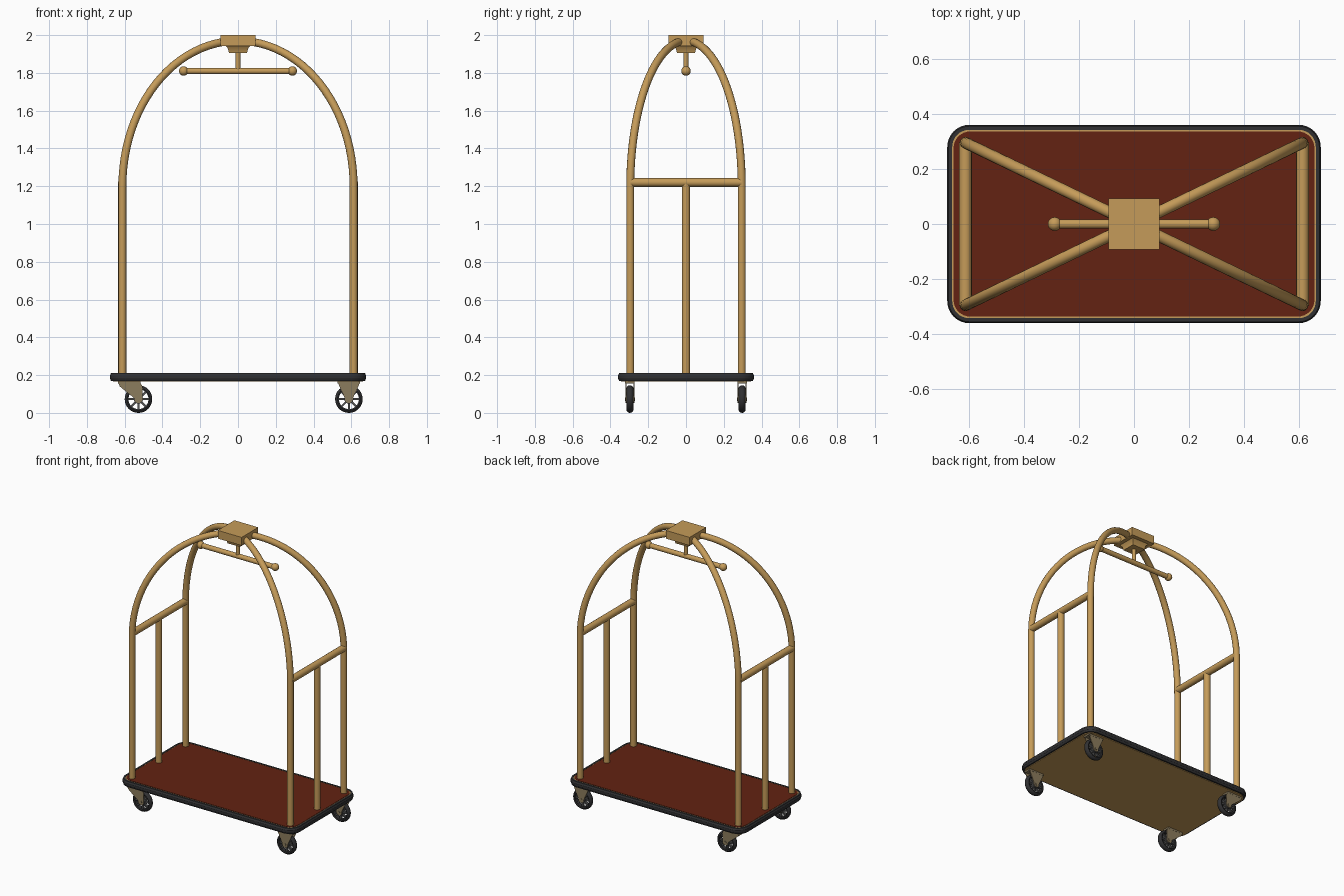
import bpy, bmesh, math
from mathutils import Vector, Matrix

if "Cube" in bpy.data.objects:
    bpy.data.objects.remove(bpy.data.objects["Cube"])


def material(name, rgb):
    m = bpy.data.materials.new(name)
    m.diffuse_color = (*rgb, 1)
    m.use_nodes = True
    m.node_tree.nodes["Principled BSDF"].inputs["Base Color"].default_value = m.diffuse_color
    return m


BRASS = material("brass", (0.56, 0.33, 0.10))
CARPET = material("red carpet", (0.125, 0.016, 0.006))
RUBBER = material("black rubber", (0.03, 0.03, 0.032))
BRONZE = material("dull bronze", (0.26, 0.20, 0.11))
STEEL = material("dark steel", (0.09, 0.09, 0.09))


def finish(name, bm, mat, angle=35):
    bmesh.ops.recalc_face_normals(bm, faces=bm.faces)
    me = bpy.data.meshes.new(name)
    bm.to_mesh(me)
    bm.free()
    me.materials.append(mat)
    ob = bpy.data.objects.new(name, me)
    bpy.context.collection.objects.link(ob)
    bpy.ops.object.select_all(action='DESELECT')
    ob.select_set(True)
    bpy.context.view_layer.objects.active = ob
    bpy.ops.object.shade_smooth_by_angle(angle=math.radians(angle))
    return ob


def loft(name, loops, mat, closed=False):
    """Skin a list of equal-length point loops; capped, or closed into a ring."""
    bm = bmesh.new()
    rings = [[bm.verts.new(p) for p in loop] for loop in loops]
    n = len(rings[0])
    pairs = list(zip(rings, rings[1:]))
    if closed:
        pairs.append((rings[-1], rings[0]))
    else:
        bm.faces.new(rings[0])
        bm.faces.new(rings[-1])
    for a, b in pairs:
        for i in range(n):
            j = (i + 1) % n
            bm.faces.new((a[i], a[j], b[j], b[i]))
    return finish(name, bm, mat)


def round_rect(hx, hy, r, z, seg=8):
    pts = []
    for k, (sx, sy) in enumerate(((1, 1), (-1, 1), (-1, -1), (1, -1))):
        for i in range(seg + 1):
            a = math.pi / 2 * (k + i / seg)
            pts.append((sx * (hx - r) + r * math.cos(a), sy * (hy - r) + r * math.sin(a), z))
    return pts


def square(h, z):
    return [(h, h, z), (-h, h, z), (-h, -h, z), (h, -h, z)]


def tube(name, path, r, mat):
    cu = bpy.data.curves.new(name, 'CURVE')
    cu.dimensions = '3D'
    cu.bevel_depth = r
    cu.bevel_resolution = 6
    cu.use_fill_caps = True
    sp = cu.splines.new('POLY')
    sp.points.add(len(path) - 1)
    for p, c in zip(sp.points, path):
        p.co = (*c, 1)
    ob = bpy.data.objects.new(name, cu)
    bpy.context.collection.objects.link(ob)
    cu.materials.append(mat)
    bpy.ops.object.select_all(action='DESELECT')
    ob.select_set(True)
    bpy.context.view_layer.objects.active = ob
    bpy.ops.object.convert(target='MESH')
    bpy.ops.object.shade_smooth_by_angle(angle=math.radians(40))


def ball(name, loc, r, mat):
    bm = bmesh.new()
    bmesh.ops.create_uvsphere(bm, u_segments=20, v_segments=12, radius=r,
                              matrix=Matrix.Translation(loc))
    finish(name, bm, mat)


# Platform: brass deck, carpet, rubber bumper
loft("deck", [round_rect(.662, .343, .065, z) for z in (.166, .208)], BRASS)
loft("carpet", [round_rect(.655, .336, .06, z) for z in (.207, .2105)], CARPET)
profile = [(-.018, .170), (-.005, .170), (-.003, .178), (0, .182), (0, .198),
           (-.003, .202), (-.005, .210), (-.018, .210)]
loft("bumper", [round_rect(.678 + o, .36 + o, .08 + o, z) for o, z in profile], RUBBER, closed=True)

# Crossing arches: straight posts with an elliptical top
PX, PY, SPRING, TOP = .612, .295, 1.2, 1.97
for side, label in ((1, "arch_a"), (-1, "arch_b")):
    path = [(-PX, -side * PY, .2)]
    for i in range(49):
        a = math.pi * (1 - i / 48)
        path.append((PX * math.cos(a), side * PY * math.cos(a), SPRING + (TOP - SPRING) * math.sin(a)))
    path.append((PX, side * PY, .2))
    tube(label, path, .021, BRASS)

# End rails with centre posts
for s, label in ((-1, "left"), (1, "right")):
    tube(label + "_end_rail", [(s * PX, -PY, 1.22), (s * PX, PY, 1.22)], .023, BRASS)
    tube(label + "_centre_post", [(s * PX, 0, .2), (s * PX, 0, 1.22)], .022, BRASS)

# Top block and hanging rail
loft("top_block", [square(.092, 1.943), square(.092, 2.0)], BRASS)
loft("block_neck", [square(.065, 1.944), square(.053, 1.928), square(.048, 1.905)], BRASS)
tube("hanger_stem", [(0, 0, 1.91), (0, 0, 1.81)], .013, BRASS)
tube("hanger_rail", [(-.29, 0, 1.81), (.29, 0, 1.81)], .017, BRASS)
for s, label in ((-1, "left"), (1, "right")):
    ball(label + "_rail_knob", (s * .288, 0, 1.81), .025, BRASS)


def lathe(cx, cy, cz, r, y, seg=32):
    return [(cx + r * math.cos(2 * math.pi * i / seg), cy + y,
             cz + r * math.sin(2 * math.pi * i / seg)) for i in range(seg)]


def caster(label, cx, cy, plate_x):
    cz, R = .073, .073
    # Rounded tyre
    tyre = [(.053, -.015), (.060, -.018), (.067, -.014), (.0715, -.008), (R, 0),
            (.0715, .008), (.067, .014), (.060, .018), (.053, .015)]
    loft(label + "_tyre", [lathe(cx, cy, cz, r, y) for r, y in tyre], RUBBER, closed=True)
    # Hub and spokes
    loft(label + "_hub", [lathe(cx, cy, cz, .024, y) for y in (-.018, .018)], STEEL)
    bm = bmesh.new()
    for k in range(8):
        m = (Matrix.Translation((cx, cy, cz)) @ Matrix.Rotation(k * math.pi / 4, 4, 'Y')
             @ Matrix.Translation((.037, 0, 0)) @ Matrix.Diagonal((.038, .018, .011, 1)))
        bmesh.ops.create_cube(bm, size=1, matrix=m)
    finish(label + "_spokes", bm, STEEL)
    # Fork cheeks tapering from the mounting plate to the axle
    for s, side in ((-1, "front"), (1, "back")):
        outline = [(plate_x - .058, .16), (plate_x - .05, .14)]
        outline += [(cx + .021 * math.cos(a), cz + .021 * math.sin(a))
                    for a in [math.radians(170 + 25 * i) for i in range(9)]]
        outline += [(max(plate_x + .05, cx + .022), .14), (plate_x + .058, .16)]
        y0 = cy + s * .019
        loft(f"{label}_fork_{side}", [[(x, y, z) for x, z in outline] for y in (y0, y0 + s * .005)], BRONZE)
    bm = bmesh.new()
    bmesh.ops.create_cube(bm, size=1, matrix=Matrix.Translation((plate_x, cy, .161))
                          @ Matrix.Diagonal((.118, .05, .012, 1)))
    finish(label + "_plate", bm, BRONZE)
    # Axle
    tube(label + "_axle", [(cx, cy - .027, cz), (cx, cy + .027, cz)], .009, BRONZE)


# Trailing casters on the left, straight ones on the right
for s, label in ((-1, "front"), (1, "back")):
    caster(label + "_left_caster", -.527, s * .297, -.576)
    caster(label + "_right_caster", .587, s * .297, .587)
